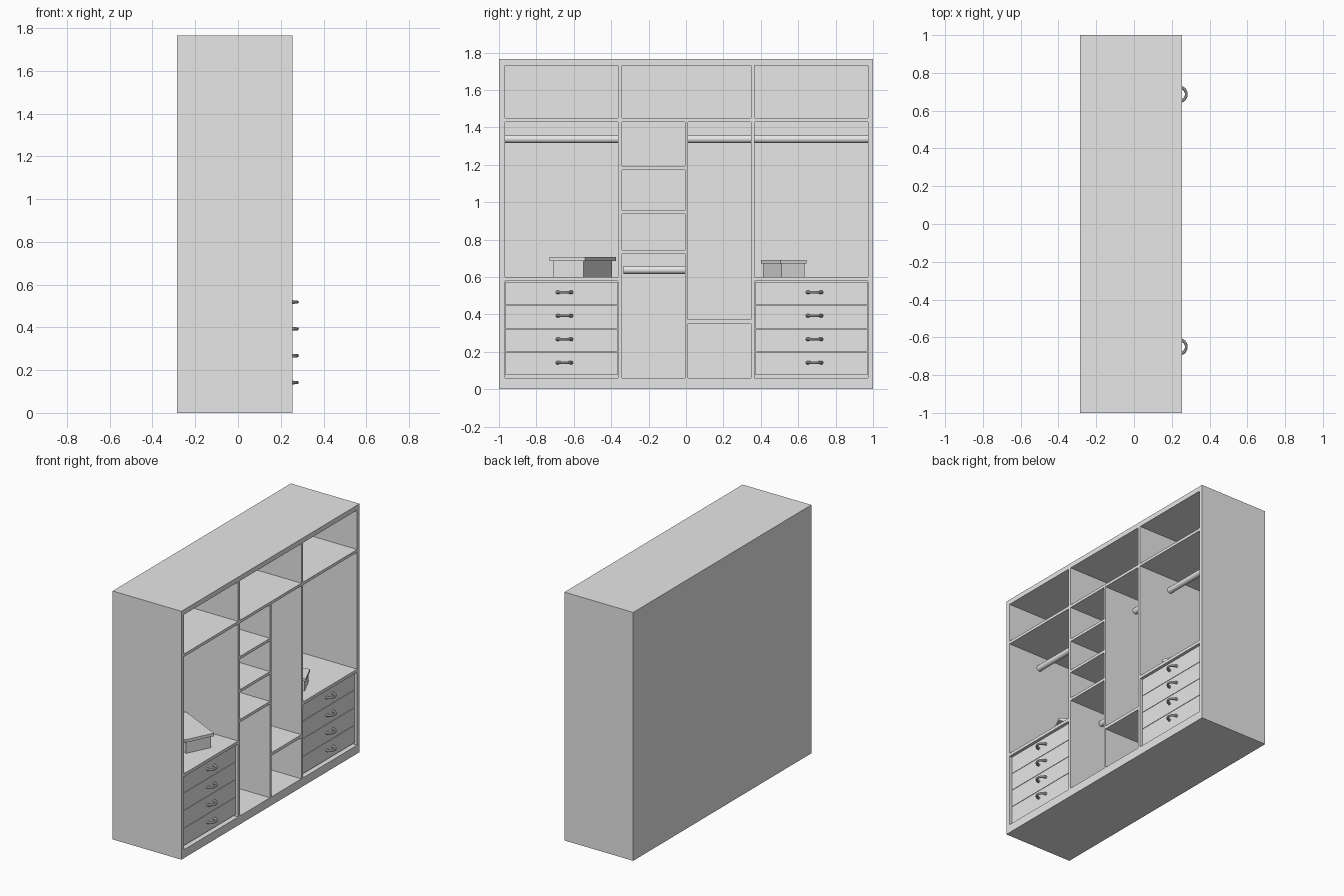
import bpy
import math
from mathutils import Vector

cube = bpy.data.objects.get("Cube")
if cube:
    bpy.data.objects.remove(cube, do_unlink=True)

grey = bpy.data.materials.new("light_grey")
grey.use_nodes = True
grey.diffuse_color = (0.8, 0.8, 0.8, 1)
grey.node_tree.nodes["Principled BSDF"].inputs["Base Color"].default_value = (0.8, 0.8, 0.8, 1)

BACK, FRONT = -0.285, 0.255      # outer depth of the wardrobe
INNER = BACK + 0.02              # inside of the back panel
HEIGHT = 1.765


def finish(obj, name):
    obj.name = name
    obj.data.materials.append(grey)
    return obj


def box(name, x, y, z, angle=0):
    """Box from (low, high) pairs, turned about its own vertical axis."""
    spans = (x, y, z)
    bpy.ops.mesh.primitive_cube_add(size=1, location=[sum(s) / 2 for s in spans])
    obj = bpy.context.object
    obj.scale = [s[1] - s[0] for s in spans]
    bpy.ops.object.transform_apply(location=False, rotation=False, scale=True)
    obj.rotation_euler.z = angle
    return finish(obj, name)


def board(name, y, z):
    return box(name, (INNER, FRONT), y, z)


def rod(name, y, z):
    bpy.ops.mesh.primitive_cylinder_add(
        vertices=32, radius=0.021, depth=y[1] - y[0],
        location=(0, sum(y) / 2, z), rotation=(math.pi / 2, 0, 0))
    bpy.ops.object.shade_smooth_by_angle()
    return finish(bpy.context.object, name)


def handle(name, y, z):
    """Half-ring pull, slightly thinner in the middle."""
    curve = bpy.data.curves.new(name, "CURVE")
    curve.dimensions = "3D"
    curve.bevel_depth = 0.01
    curve.bevel_resolution = 3
    curve.use_fill_caps = True
    spline = curve.splines.new("POLY")
    steps = 16
    spline.points.add(steps)
    for i, p in enumerate(spline.points):
        a = math.pi * i / steps
        p.co = (0.038 * math.sin(a), 0.037 * math.cos(a), 0, 1)
        p.radius = 1 - 0.25 * math.sin(a)
    obj = bpy.data.objects.new(name, curve)
    bpy.context.collection.objects.link(obj)
    obj.location = (0.239, y, z)
    bpy.ops.object.select_all(action="DESELECT")
    obj.select_set(True)
    bpy.context.view_layer.objects.active = obj
    bpy.ops.object.convert(target="MESH")
    obj = bpy.context.object
    bpy.ops.object.shade_smooth_by_angle()
    return finish(obj, name)


def storage_box(name, center, size, base_z, split_z, top_z, inset, angle):
    """Small turned box with an overhanging lid."""
    for part, z, t in (("base", (base_z, split_z), inset), ("lid", (split_z, top_z), 0)):
        x, y = [(c - s / 2 + t, c + s / 2 - t) for c, s in zip(center, size)]
        box(f"{name}_{part}", x, y, z, angle)


# Outer case
box("back_panel", (BACK, INNER), (-1, 1), (0, HEIGHT))
board("plinth", (-1, 1), (0, 0.06))
board("top_panel", (-1, 1), (1.73, HEIGHT))
board("right_side_panel", (-1, -0.968), (0.06, 1.73))
board("left_side_panel", (0.974, 1), (0.06, 1.73))

# Dividers
board("right_divider", (-0.363, -0.343), (0.06, 1.73))
board("left_divider", (0.347, 0.367), (0.06, 1.73))
board("middle_divider", (-0.005, 0.012), (0.06, 1.43))

# Columns between the uprights
RIGHT, SHELVES, NARROW, LEFT = (-0.968, -0.363), (-0.343, -0.005), (0.012, 0.347), (0.367, 0.974)

# Shelves
for name, y in (("right", RIGHT), ("middle", (-0.343, 0.347)), ("left", LEFT)):
    board(f"{name}_upper_shelf", y, (1.43, 1.45))
for i, z in enumerate((0.725, 0.937, 1.173)):
    board(f"small_shelf_{i + 1}", SHELVES, (z, z + 0.02))
board("narrow_column_shelf", NARROW, (0.352, 0.374))

# Hanging rods
for name, y in (("right", RIGHT), ("narrow", NARROW), ("left", LEFT)):
    rod(f"{name}_hanging_rod", y, 1.338)
rod("low_hanging_rod", (-0.335, -0.005), 0.638)

# Drawer stacks with their counters and handles
for name, y, handle_y in (("right", RIGHT, -0.65), ("left", LEFT, 0.687)):
    board(f"{name}_drawer_top", y, (0.578, 0.6))
    for i in range(4):
        z = 0.075 + 0.1255 * i
        box(f"{name}_drawer_{i + 1}", (INNER, 0.238), (y[0] + 0.004, y[1] - 0.004), (z, z + 0.1225))
        handle(f"{name}_handle_{i + 1}", handle_y, z + 0.067)

# Storage boxes on the counters
storage_box("large_box", (-0.025, -0.553), (0.373, 0.212), 0.6, 0.685, 0.706, 0.015, math.radians(-26.2))
storage_box("small_box", (0.034, 0.5225), (0.25, 0.154), 0.6, 0.672, 0.69, 0.009, math.radians(24.8))
